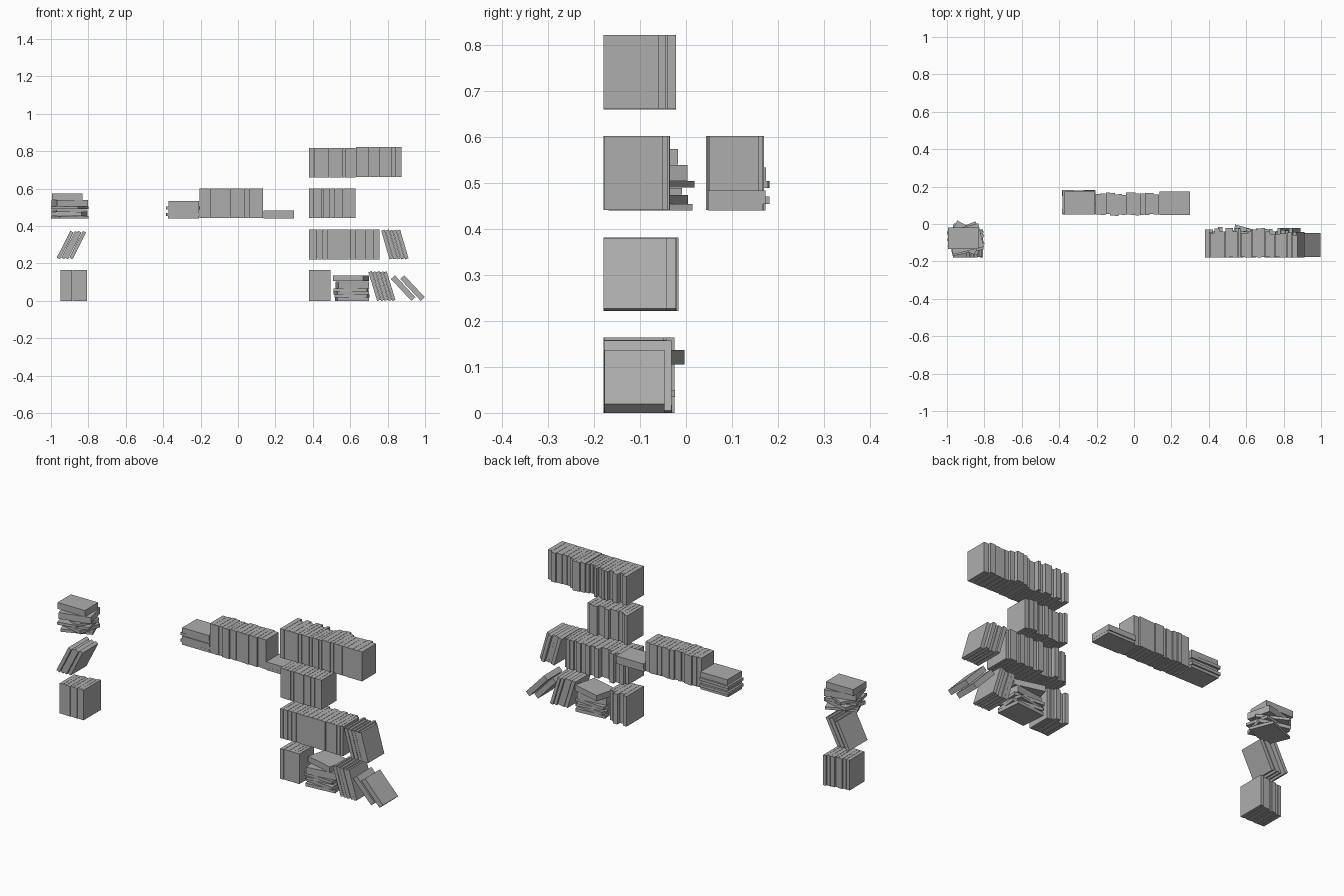
import bpy, bmesh, math, random
from mathutils import Matrix, Vector

if "Cube" in bpy.data.objects:
    bpy.data.objects.remove(bpy.data.objects["Cube"])

random.seed(7)
FRONT = -0.18
GAP = 0.0012

# dark grey book cover
cover = bpy.data.materials.new("book_grey")
cover.diffuse_color = (0.42, 0.42, 0.42, 1)
cover.use_nodes = True
cover.node_tree.nodes["Principled BSDF"].inputs["Base Color"].default_value = cover.diffuse_color


def box(name, lo, hi, matrix):
    """One plain book block between two local corners, placed by a matrix."""
    bm = bmesh.new()
    lo, hi = Vector(lo), Vector(hi)
    fit = Matrix.Translation((lo + hi) / 2) @ Matrix.Diagonal((*(hi - lo), 1))
    bmesh.ops.create_cube(bm, size=1, matrix=fit)
    mesh = bpy.data.meshes.new(name)
    bm.to_mesh(mesh)
    bm.free()
    mesh.materials.append(cover)
    ob = bpy.data.objects.new(name, mesh)
    ob.matrix_world = matrix
    bpy.context.collection.objects.link(ob)


def widths(total, n):
    """Random thicknesses that add up to the total."""
    w = [random.uniform(0.7, 1.3) for _ in range(n)]
    return [total * v / sum(w) for v in w]


def upright(name, x0, x1, z, n, h=0.16, front=FRONT, depth=(0.122, 0.16),
            jitter=0.004, last=None):
    x = x0
    for i, t in enumerate(widths(x1 - x0, n)):
        y = front + random.uniform(0, jitter)
        d = random.uniform(*depth)
        if last and i == n - 1:
            d = last
        box(name, (0, 0, 0), (t - GAP, d, h), Matrix.Translation((x, y, z)))
        x += t


def leaning(name, x0, z, thick, angle, h=0.16, gap=0.0, depth=(0.13, 0.16)):
    """Books tilted about their lowest edge; positive angle leans to +x."""
    a = math.radians(angle)
    x = x0
    for t in thick:
        lo, hi = (GAP - t, 0) if angle > 0 else (0, t - GAP)
        y = FRONT + random.uniform(0, 0.003)
        box(name, (lo, 0, 0), (hi, random.uniform(*depth), h),
            Matrix.Translation((x, y, z)) @ Matrix.Rotation(a, 4, 'Y'))
        x += t / math.cos(a) + gap


def stack(name, z, books):
    """Flat books: (centre x, centre y, width, depth, thickness, turn)."""
    for cx, cy, w, d, t, turn in books:
        box(name, (-w / 2, -d / 2, 0), (w / 2, d / 2, t - GAP / 2),
            Matrix.Translation((cx, cy, z)) @ Matrix.Rotation(math.radians(turn), 4, 'Z'))
        z += t


# left column
upright("left_upright_book", -0.95, -0.805, 0, 7, h=0.164, depth=(0.125, 0.15))
leaning("left_leaning_book", -0.952, 0.223, [0.02, 0.018, 0.022, 0.02], 27)
stack("left_stacked_book", 0.44, [
    (-0.90, -0.077, 0.165, 0.13, 0.015, 22),
    (-0.90, -0.08, 0.165, 0.13, 0.02, -15),
    (-0.90, -0.09, 0.17, 0.13, 0.015, 12),
    (-0.90, -0.073, 0.165, 0.12, 0.015, -28),
    (-0.90, -0.08, 0.17, 0.13, 0.035, 14),
    (-0.913, -0.075, 0.165, 0.115, 0.035, 0)])

# centre shelf
stack("centre_stacked_book", 0.44, [
    (-0.292, 0.113, 0.166, 0.12, 0.015, 0),
    (-0.295, 0.116, 0.176, 0.128, 0.016, 1),
    (-0.290, 0.110, 0.164, 0.12, 0.018, 0),
    (-0.295, 0.117, 0.176, 0.126, 0.016, -1),
    (-0.29, 0.112, 0.162, 0.125, 0.03, 0)])
upright("centre_upright_book", -0.205, 0.135, 0.442, 14, front=0.042,
        depth=(0.108, 0.12), jitter=0.012)
stack("centre_right_stacked_book", 0.44, [
    (0.218, 0.108, 0.164, 0.12, 0.015, 0),
    (0.218, 0.11, 0.164, 0.125, 0.03, 0)])

# right column, upright rows
upright("top_row_book", 0.38, 0.63, 0.66, 11, h=0.158)
upright("top_row_book", 0.63, 0.875, 0.662, 9, last=0.121)
upright("third_row_book", 0.38, 0.63, 0.442, 11, depth=(0.122, 0.142))
upright("second_row_book", 0.38, 0.758, 0.222, 16)
upright("bottom_row_book", 0.38, 0.495, 0, 5, h=0.164, depth=(0.125, 0.152))

# right column, leaning and stacked books
leaning("second_row_leaning_book", 0.81, 0.222, [0.02, 0.022, 0.018, 0.02, 0.02], -16)
leaning("bottom_row_leaning_book", 0.744, 0, [0.02, 0.018, 0.022, 0.018, 0.018], -17)
leaning("bottom_row_slumped_book", 0.927, 0, [0.03, 0.03], -43, gap=0.009, depth=(0.12, 0.14))
stack("bottom_row_stacked_book", 0, [
    (0.61, -0.105, 0.17, 0.135, 0.018, 5),
    (0.61, -0.105, 0.175, 0.125, 0.017, -6),
    (0.605, -0.1, 0.17, 0.125, 0.015, 10),
    (0.605, -0.105, 0.178, 0.13, 0.017, -4),
    (0.61, -0.108, 0.165, 0.12, 0.038, 8),
    (0.605, -0.085, 0.165, 0.125, 0.032, -15)])
